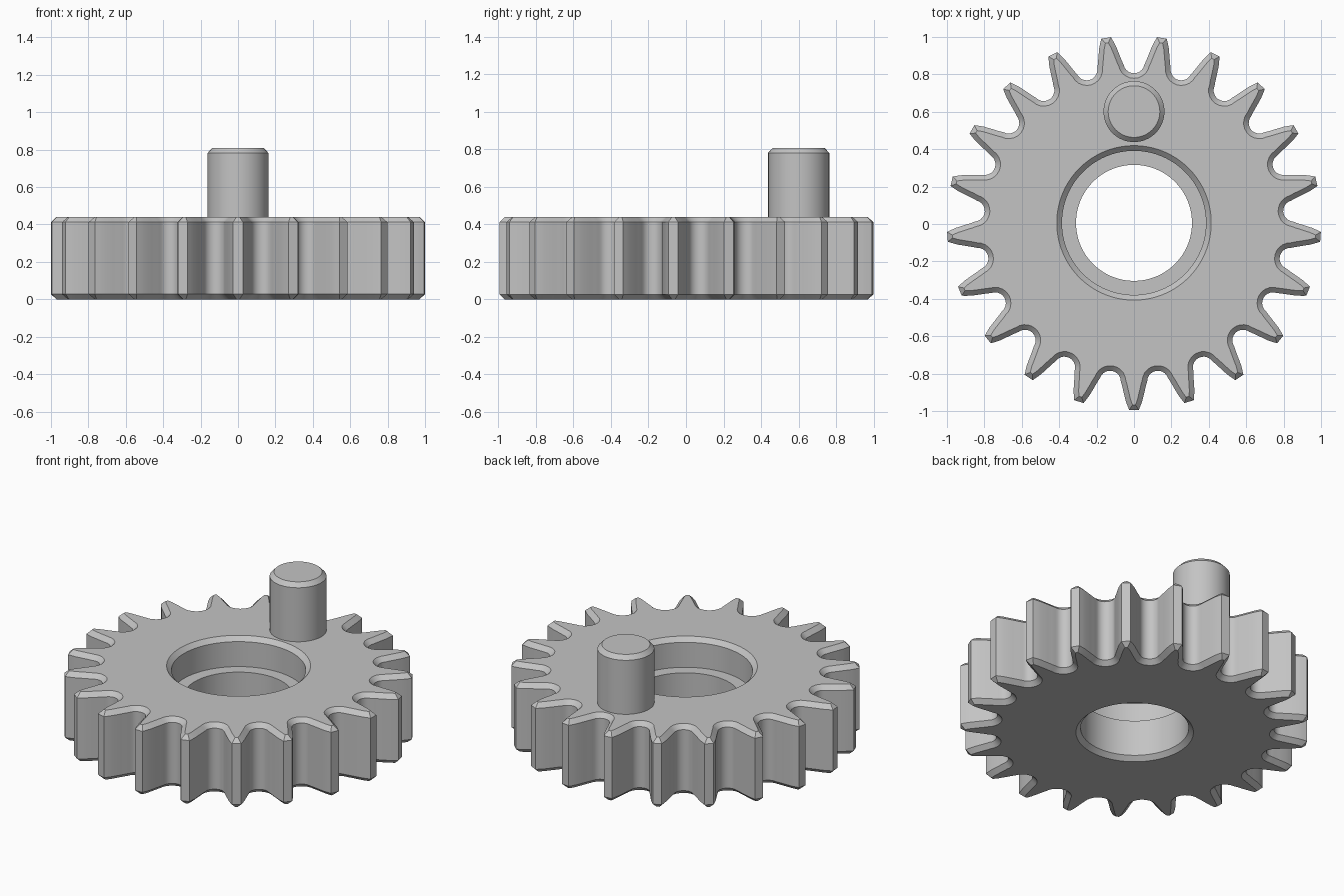
import bpy
import bmesh
from math import sin, cos, pi, atan2, radians
from mathutils import Vector, Matrix

cube = bpy.data.objects.get("Cube")
if cube:
    bpy.data.objects.remove(cube, do_unlink=True)

TEETH = 21
PITCH = 2 * pi / TEETH
HEIGHT = 0.44
CHAMFER = 0.027
CENTRE_Y = 0.006

grey = bpy.data.materials.new("plain grey")
grey.use_nodes = True
colour = (0.55, 0.55, 0.55, 1)
grey.diffuse_color = colour
grey.node_tree.nodes["Principled BSDF"].inputs["Base Color"].default_value = colour


def loft(name, rings, location, closed=False):
    """Bridge rings of equal length; join last to first or cap both ends."""
    bm = bmesh.new()
    loops = [[bm.verts.new(p) for p in ring] for ring in rings]
    n = len(loops[0])
    pairs = list(zip(loops, loops[1:]))
    if closed:
        pairs.append((loops[-1], loops[0]))
    else:
        bm.faces.new(loops[0])
        bm.faces.new(loops[-1])
    for a, b in pairs:
        for i in range(n):
            j = (i + 1) % n
            bm.faces.new((a[i], a[j], b[j], b[i]))
    bmesh.ops.recalc_face_normals(bm, faces=bm.faces)
    mesh = bpy.data.meshes.new(name)
    bm.to_mesh(mesh)
    bm.free()
    mesh.materials.append(grey)
    ob = bpy.data.objects.new(name, mesh)
    ob.location = location
    bpy.context.collection.objects.link(ob)
    bpy.ops.object.select_all(action='DESELECT')
    ob.select_set(True)
    bpy.context.view_layer.objects.active = ob
    bpy.ops.object.shade_smooth_by_angle(angle=radians(30))
    return ob


def at_height(points, z):
    return [(p[0], p[1], z) for p in points]


def circle(radius, angles):
    return [(radius * cos(a), radius * sin(a)) for a in angles]


def inset(points, d):
    """Mitred inward offset of a counter-clockwise outline."""
    out = []
    for i, p in enumerate(points):
        e1 = (p - points[i - 1]).normalized()
        e2 = (points[(i + 1) % len(points)] - p).normalized()
        n1, n2 = Vector((-e1.y, e1.x)), Vector((-e2.y, e2.x))
        out.append(p + (n1 + n2) * d / (1 + n1.dot(n2)))
    return out


# Half tooth pointing along +y: curved flank, then the round valley
half = [Vector(p) for p in ((0.026, 1.0), (0.036, 0.975), (0.045, 0.95),
                            (0.057, 0.9), (0.064, 0.87))]
valley = Vector((sin(PITCH / 2), cos(PITCH / 2)))
for deg in (80, 64, 48, 32, 16, 0):
    half.append(valley * 0.857 + Matrix.Rotation(-radians(deg), 2) @ -valley * 0.057)
tooth = half[::-1] + [Vector((-p.x, p.y)) for p in half[:-1]]

# Repeat the tooth round the wheel, with one tooth pointing to the front
outline = []
for k in range(TEETH):
    turn = Matrix.Rotation(pi + k * PITCH, 2)
    outline += [turn @ p for p in tooth]
inner = inset(outline, CHAMFER)
angles = [atan2(p.y, p.x) for p in inner]

# Toothed wheel with chamfered rims and a stepped bore
bore = [(0.413, HEIGHT), (0.385, HEIGHT - CHAMFER), (0.385, 0.255),
        (0.31, 0.255), (0.31, CHAMFER), (0.337, 0)]
rings = [at_height(inner, 0), at_height(outline, CHAMFER),
         at_height(outline, HEIGHT - CHAMFER), at_height(inner, HEIGHT)]
rings += [at_height(circle(r, angles), z) for r, z in bore]
loft("gear_wheel", rings, (0, CENTRE_Y, 0), closed=True)

# Chamfered pin standing on the wheel
steps = [2 * pi * i / 64 for i in range(64)]
pin = [(0.163, HEIGHT - 0.01), (0.163, 0.782), (0.138, 0.808)]
loft("crank_pin", [at_height(circle(r, steps), z) for r, z in pin], (0, 0.601, 0))
